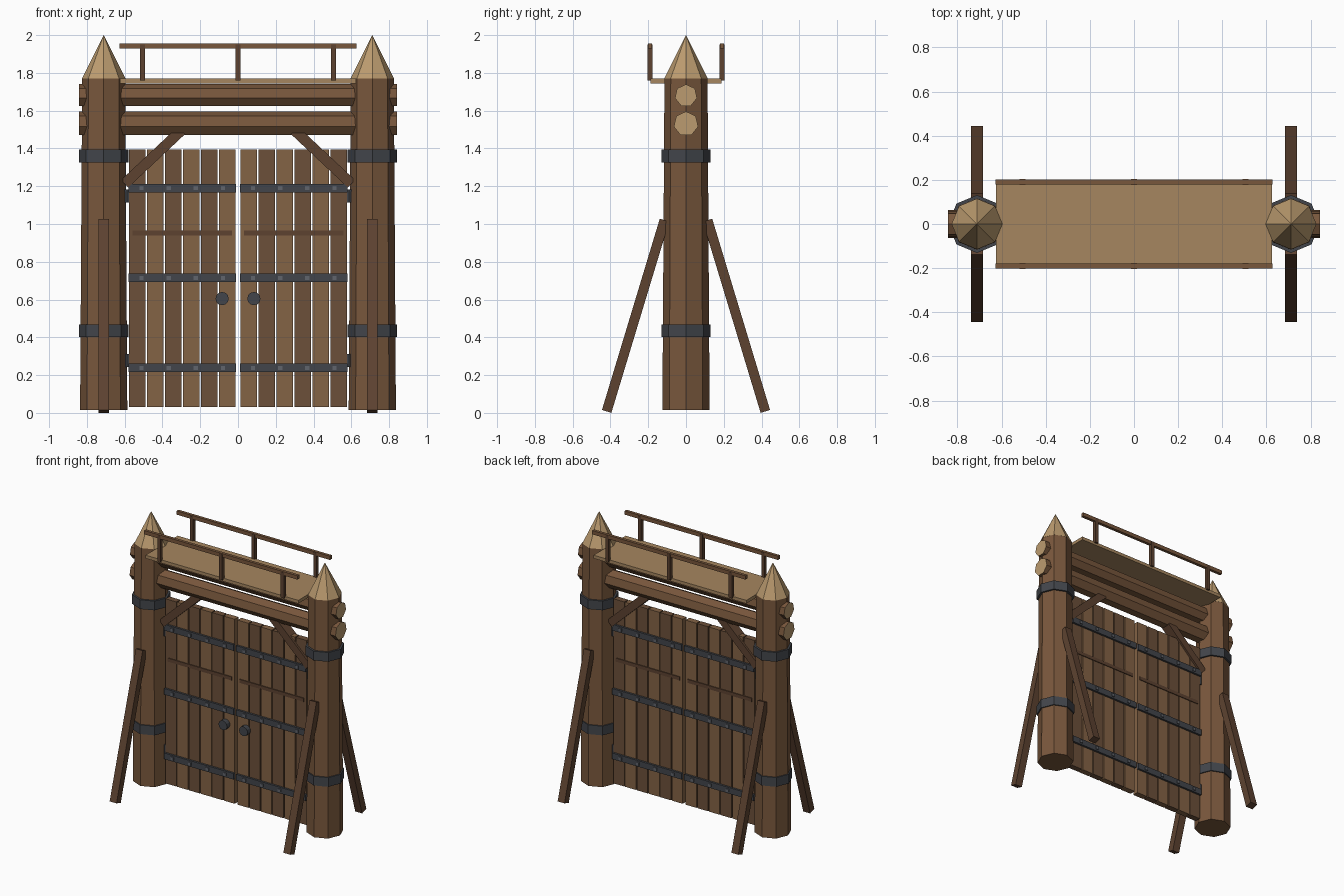
import bpy, bmesh, math
from mathutils import Vector, Matrix

if "Cube" in bpy.data.objects:
    bpy.data.objects.remove(bpy.data.objects["Cube"])


def material(name, r, g, b):
    m = bpy.data.materials.new(name)
    m.diffuse_color = (r, g, b, 1)
    m.use_nodes = True
    m.node_tree.nodes["Principled BSDF"].inputs["Base Color"].default_value = m.diffuse_color
    return m


BARK = material("bark", 0.19, 0.095, 0.045)
LIGHT = material("light_plank", 0.23, 0.125, 0.06)
DARK = material("dark_plank", 0.15, 0.08, 0.042)
BEAM = material("beam_wood", 0.11, 0.055, 0.03)
CUT = material("cut_wood", 0.50, 0.33, 0.16)
DECK = material("deck_wood", 0.38, 0.24, 0.115)
IRON = material("iron", 0.055, 0.06, 0.07)
RIVET = material("rivet_iron", 0.12, 0.13, 0.15)


def finish(name, bm, *mats):
    bmesh.ops.recalc_face_normals(bm, faces=bm.faces)
    me = bpy.data.meshes.new(name)
    bm.to_mesh(me)
    bm.free()
    for m in mats:
        me.materials.append(m)
    ob = bpy.data.objects.new(name, me)
    bpy.context.collection.objects.link(ob)
    return ob


def box(name, mat, centre, size, rot=None):
    bm = bmesh.new()
    M = Matrix.Translation(centre) @ (rot or Matrix()) @ Matrix.Diagonal((*size, 1))
    bmesh.ops.create_cube(bm, size=1, matrix=M)
    return finish(name, bm, mat)


def bar(name, mat, a, b, width, depth):
    """Square beam from a to b."""
    a, b = Vector(a), Vector(b)
    d = b - a
    rot = Vector((0, 0, 1)).rotation_difference(d).to_matrix().to_4x4()
    return box(name, mat, (a + b) / 2, (width, depth, d.length), rot)


def tube(name, mat, a, b, r1, r2, sides, cap=None, turn=0):
    """Faceted cylinder or cone from a to b, with optional cap material."""
    a, b = Vector(a), Vector(b)
    d = b - a
    rot = Vector((0, 0, 1)).rotation_difference(d).to_matrix().to_4x4()
    bm = bmesh.new()
    M = Matrix.Translation((a + b) / 2) @ rot @ Matrix.Rotation(turn, 4, 'Z')
    bmesh.ops.create_cone(bm, cap_ends=True, segments=sides, radius1=r1,
                          radius2=r2, depth=d.length, matrix=M)
    if cap:
        for f in bm.faces:
            f.material_index = int(len(f.verts) == sides)
    return finish(name, bm, mat, *([cap] if cap else []))


PX = 0.711
for s in (-1, 1):
    # gate posts with sharpened tips and iron collars
    x = s * PX
    tube("post", BARK, (x, 0, 0.015), (x, 0, 1.77), 0.125, 0.114, 8)
    tube("post_tip", CUT, (x, 0, 1.77), (x, 0, 2.0), 0.115, 0, 8)
    for z in (0.435, 1.36):
        tube("post_collar", IRON, (x, 0, z - 0.034), (x, 0, z + 0.034), 0.131, 0.131, 8)
    # leaning props, front and back
    for t in (-1, 1):
        bar("prop", BEAM, (x, t * 0.42, 0.008), (x, t * 0.114, 1.02), 0.056, 0.052)
    # corner braces under the lintel
    bar("corner_brace", BEAM, (s * 0.60, 0, 1.213), (s * 0.30, 0, 1.495), 0.055, 0.075)

    # door leaf planks
    for i in range(6):
        px = s * (0.056 + i * 0.0955)
        box("door_plank", DARK if i % 2 else LIGHT, (px, 0, 0.713), (0.088, 0.044, 1.365))
    # door cross rail and iron straps with rivets
    box("door_rail", BEAM, (s * 0.295, 0, 0.952), (0.525, 0.056, 0.026))
    for z in (0.238, 0.715, 1.19):
        for t in (-1, 1):
            box("door_strap", IRON, (s * 0.295, t * 0.029, z), (0.57, 0.016, 0.045))
            for i in range(4):
                rx = s * (0.08 + i * 0.1435)
                box("rivet", RIVET, (rx, t * 0.038, z), (0.022, 0.012, 0.022))
    # hinge pins and door knob
    for z in (0.278, 1.148):
        tube("hinge_pin", IRON, (s * 0.588, 0, z - 0.034), (s * 0.588, 0, z + 0.034), 0.02, 0.02, 8)
    tube("door_knob", IRON, (s * 0.084, -0.058, 0.605), (s * 0.084, -0.02, 0.605), 0.035, 0.035, 12)

# lintel logs with pale cut ends
for z, r in ((1.68, 0.06), (1.53, 0.066)):
    tube("lintel_log", BARK, (-0.843, 0, z), (0.843, 0, z), r, r, 7, CUT, math.pi / 2)

# walkway deck and guard rails
box("deck", DECK, (0, 0, 1.757), (1.25, 0.376, 0.024))
for t in (-1, 1):
    box("guard_rail", BARK, (0, t * 0.19, 1.942), (1.255, 0.022, 0.028))
    for x in (-0.505, 0, 0.505):
        box("rail_post", BEAM, (x, t * 0.19, 1.855), (0.026, 0.026, 0.19))
